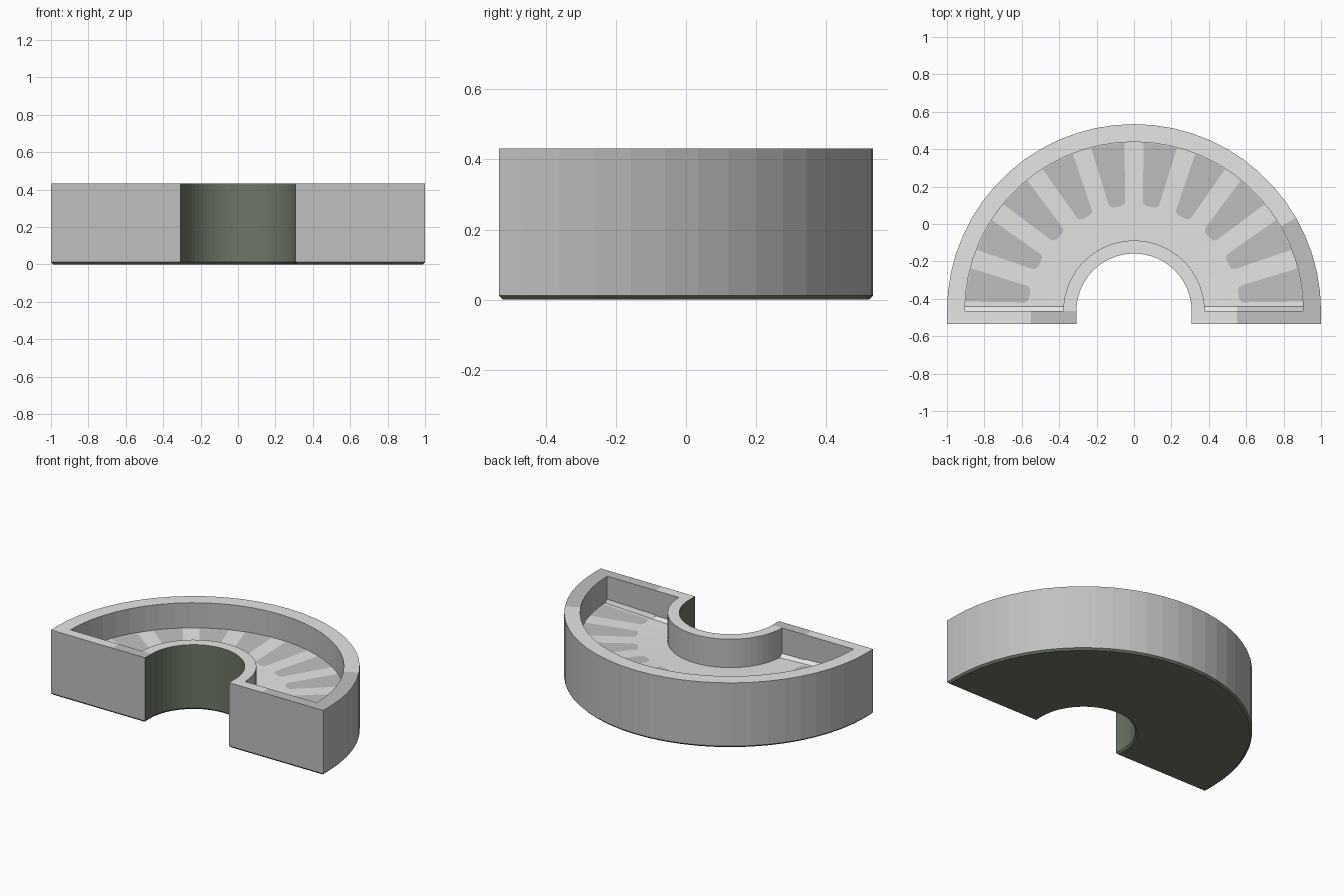
import bpy, bmesh, math

if "Cube" in bpy.data.objects:
    bpy.data.objects.remove(bpy.data.objects["Cube"])

# main dimensions
CY, FRONT = -0.466, -0.534          # arc centre and front face
RI, RM, RS, RW, RO = 0.308, 0.378, 0.55, 0.905, 1.0
TOP, C = 0.432, 0.012
N = 30


def floor_z(r):                     # basin floor rises gently outwards
    return 0.243 + 0.021 * (r - RM) / (RW - RM)


def material(name, col):
    m = bpy.data.materials.new(name)
    m.diffuse_color = (*col, 1)
    m.use_nodes = True
    m.node_tree.nodes["Principled BSDF"].inputs["Base Color"].default_value = m.diffuse_color
    return m


MATS = [material("medium_grey", (0.52, 0.53, 0.525)),
        material("light_grey", (0.79, 0.79, 0.78)),
        material("dark_green", (0.155, 0.185, 0.135))]
MED, LIGHT, GREEN = 0, 1, 2


def make(name, bm):
    bmesh.ops.remove_doubles(bm, verts=bm.verts, dist=1e-5)
    bmesh.ops.recalc_face_normals(bm, faces=bm.faces)
    me = bpy.data.meshes.new(name)
    bm.to_mesh(me)
    bm.free()
    for m in MATS:
        me.materials.append(m)
    ob = bpy.data.objects.new(name, me)
    bpy.context.collection.objects.link(ob)
    return ob


def face_up(ob):
    for f in ob.data.polygons:
        if f.normal.z < 0:
            f.flip()


def face(bm, pts, mat):
    f = bm.faces.new([bm.verts.new(p) for p in pts])
    f.material_index = mat


def arc(r, z, i):
    a = math.pi * i / N
    return (r * math.cos(a), CY + r * math.sin(a), z)


def end(r, z, s):
    return (s * r, FRONT + (C if z == 0 else 0), z)


# half-ring tray body: swept section with a basin
bm = bmesh.new()
FM, FS, FW = [(r, floor_z(r)) for r in (RM, RS, RW)]
section = [((RI + C, 0), (RI, C), GREEN), ((RI, C), (RI, TOP), GREEN),
           ((RI, TOP), (RM, TOP), LIGHT), ((RM, TOP), FM, MED),
           (FM, FS, LIGHT), (FS, FW, LIGHT),
           (FW, (RW, TOP), MED), ((RW, TOP), (RO, TOP), LIGHT),
           ((RO, TOP), (RO, C), MED), ((RO, C), (RO - C, 0), GREEN),
           ((RO - C, 0), (RI + C, 0), GREEN)]
for i in range(N):
    for p, q, mat in section:
        if p == (RW, TOP) and i < 5:      # darker stretch of the rim
            mat = MED
        face(bm, [arc(*p, i), arc(*q, i), arc(*q, i + 1), arc(*p, i + 1)], mat)

# straight solid ends of the ring
for s, i in ((1, 0), (-1, N)):
    inner, outer = (LIGHT, MED) if s > 0 else (MED, LIGHT)
    solid = [((RI + C, 0), (RI, C), GREEN), ((RI, C), (RI, TOP), GREEN),
             ((RI, TOP), (RM, TOP), inner), ((RM, TOP), (RS, TOP), inner),
             ((RS, TOP), (RW, TOP), outer), ((RW, TOP), (RO, TOP), outer),
             ((RO, TOP), (RO, C), MED), ((RO, C), (RO - C, 0), GREEN),
             ((RO - C, 0), (RI + C, 0), GREEN)]
    for p, q, mat in solid:
        face(bm, [end(*p, s), end(*q, s), arc(*q, i), arc(*p, i)], mat)
    for a, b in ((FM, FS), (FS, FW)):     # basin end wall
        face(bm, [arc(*a, i), arc(*b, i), arc(b[0], TOP, i), arc(a[0], TOP, i)], MED)
    face(bm, [end(r, z, s) for r, z in ((RI, C), (RI, TOP), (RM, TOP), (RS, TOP),
                                        (RW, TOP), (RO, TOP), (RO, C))], MED)
    face(bm, [end(r, z, s) for r, z in ((RI + C, 0), (RI, C), (RO, C), (RO - C, 0))], GREEN)
make("tray_body", bm)

# sloped fillets along the basin end walls
bm = bmesh.new()
for s in (1, -1):
    for (a, za), (b, zb), mat in ((FM, FS, LIGHT), (FS, FW, MED if s > 0 else LIGHT)):
        face(bm, [(s * a, CY, za + 0.02), (s * b, CY, zb + 0.015),
                  (s * b, CY + 0.024, zb), (s * a, CY + 0.024, za)], mat)
face_up(make("floor_fillets", bm))

# ten radial painted pads with rounded inner ends, lying on the floor
bm = bmesh.new()
outline = [(0.898, -0.09), (0.901, 0), (0.898, 0.09)]
for side in (1, -1):
    for k in range(5)[::side]:
        a = math.pi / 2 * k / 4
        outline.append((0.592 - 0.027 * math.sin(a), side * (0.019 + 0.027 * math.cos(a))))
for k in range(10):
    a = math.radians(9 + 18 * k)
    ca, sa = math.cos(a), math.sin(a)
    face(bm, [(r * ca - t * sa, CY + r * sa + t * ca, floor_z(math.hypot(r, t)) + 0.003)
              for r, t in outline], MED)
face_up(make("radial_pads", bm))
